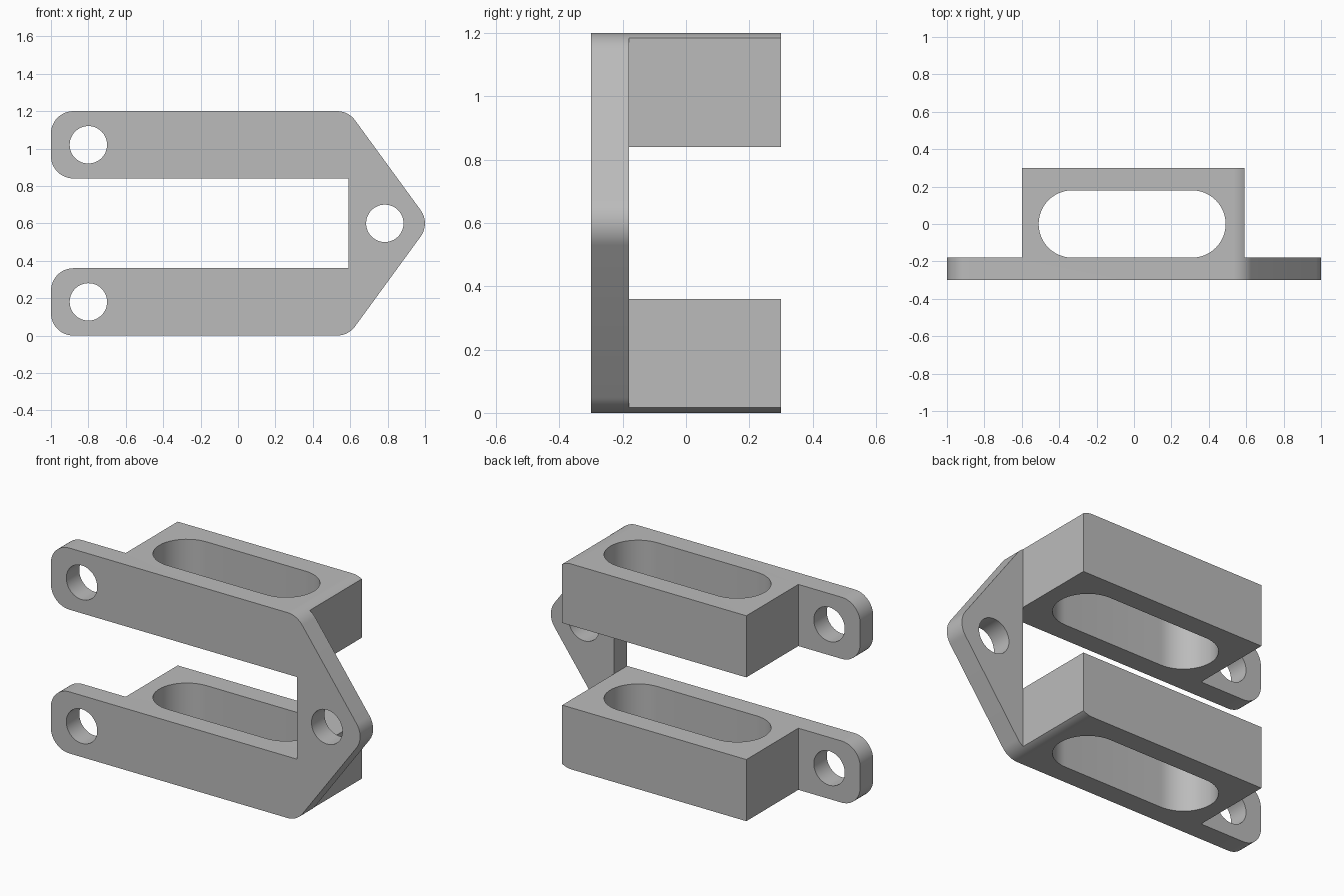
import bpy, bmesh, math
from mathutils import Vector

if "Cube" in bpy.data.objects:
    bpy.data.objects.remove(bpy.data.objects["Cube"], do_unlink=True)

grey = bpy.data.materials.new("plain grey")
grey.use_nodes = True
COLOUR = (0.5, 0.5, 0.5, 1)
grey.diffuse_color = COLOUR
grey.node_tree.nodes["Principled BSDF"].inputs["Base Color"].default_value = COLOUR


def rounded(corners, steps=12):
    """Outline from (x, y, radius) corners, each replaced by a tangent arc."""
    out = []
    for i, (x, y, r) in enumerate(corners):
        p = Vector((x, y))
        if r == 0:
            out.append(p)
            continue
        a = (Vector(corners[i - 1][:2]) - p).normalized()
        b = (Vector(corners[(i + 1) % len(corners)][:2]) - p).normalized()
        half = a.angle(b) / 2
        centre = p + (a + b).normalized() * r / math.sin(half)
        start = p + a * r / math.tan(half) - centre
        end = p + b * r / math.tan(half) - centre
        sweep = start.angle_signed(end)
        for k in range(steps + 1):
            t = sweep * k / steps
            out.append(centre + Vector((start.x * math.cos(t) + start.y * math.sin(t),
                                        start.y * math.cos(t) - start.x * math.sin(t))))
    return out


def circle(x, y, r, n=48):
    return [Vector((x + r * math.cos(2 * math.pi * i / n),
                    y + r * math.sin(2 * math.pi * i / n))) for i in range(n)]


def prism(name, outline, low, high, axis):
    """Extrude an outline along y (outline in x, z) or along z (outline in x, y)."""
    place = (lambda p, d: (p.x, d, p.y)) if axis == "y" else (lambda p, d: (p.x, p.y, d))
    bm = bmesh.new()
    face = bm.faces.new([bm.verts.new(place(p, low)) for p in outline])
    grown = bmesh.ops.extrude_face_region(bm, geom=[face])
    moved = [v for v in grown["geom"] if isinstance(v, bmesh.types.BMVert)]
    bmesh.ops.translate(bm, verts=moved, vec=Vector(place(Vector((0, 0)), high - low)))
    bmesh.ops.recalc_face_normals(bm, faces=bm.faces)
    mesh = bpy.data.meshes.new(name)
    bm.to_mesh(mesh)
    bm.free()
    mesh.materials.append(grey)
    obj = bpy.data.objects.new(name, mesh)
    bpy.context.collection.objects.link(obj)
    return obj


def box_outline(x0, x1, y0, y1):
    return [Vector(p) for p in ((x0, y0), (x1, y0), (x1, y1), (x0, y1))]


# Forked bracket: two arms joined by a pointed end
R, H, ARM, INNER = 0.12, 1.2, 0.36, 0.59
FRONT, STEP, BACK = -0.3, -0.18, 0.3
bracket = prism("forked_bracket", rounded([
    (-1, 0, R), (INNER, 0, R), (1.028, H / 2, R), (INNER, H, R), (-1, H, R),
    (-1, H - ARM, R), (INNER, H - ARM, 0), (INNER, ARM, 0), (-1, ARM, R)]),
    FRONT, BACK, "y")

# Cutters: thin ends, bolt holes and slots through both blocks
cutters = [
    prism("arm_end_cutter", box_outline(-1.2, -0.6, -0.2, 1.4), STEP, 0.5, "y"),
    prism("point_cutter", box_outline(INNER, 1.2, -0.2, 1.4), STEP, 0.5, "y"),
    prism("slot_cutter", rounded([(-0.51, -0.18, 0.1799), (0.49, -0.18, 0.1799),
                                  (0.49, 0.18, 0.1799), (-0.51, 0.18, 0.1799)]),
          -0.2, 1.4, "z"),
]
for x, z in ((-0.8, 0.18), (-0.8, H - 0.18), (0.785, H / 2)):
    cutters.append(prism("hole_cutter", circle(x, z, 0.1), -0.5, 0.5, "y"))

bpy.context.view_layer.objects.active = bracket
bracket.select_set(True)
for cutter in cutters:
    cutter.hide_render = True
    mod = bracket.modifiers.new(cutter.name, "BOOLEAN")
    mod.operation = "DIFFERENCE"
    mod.solver = "EXACT"
    mod.object = cutter
    bpy.ops.object.modifier_apply(modifier=mod.name)
    bpy.data.objects.remove(cutter, do_unlink=True)

bpy.ops.object.shade_smooth_by_angle(angle=math.radians(30))
